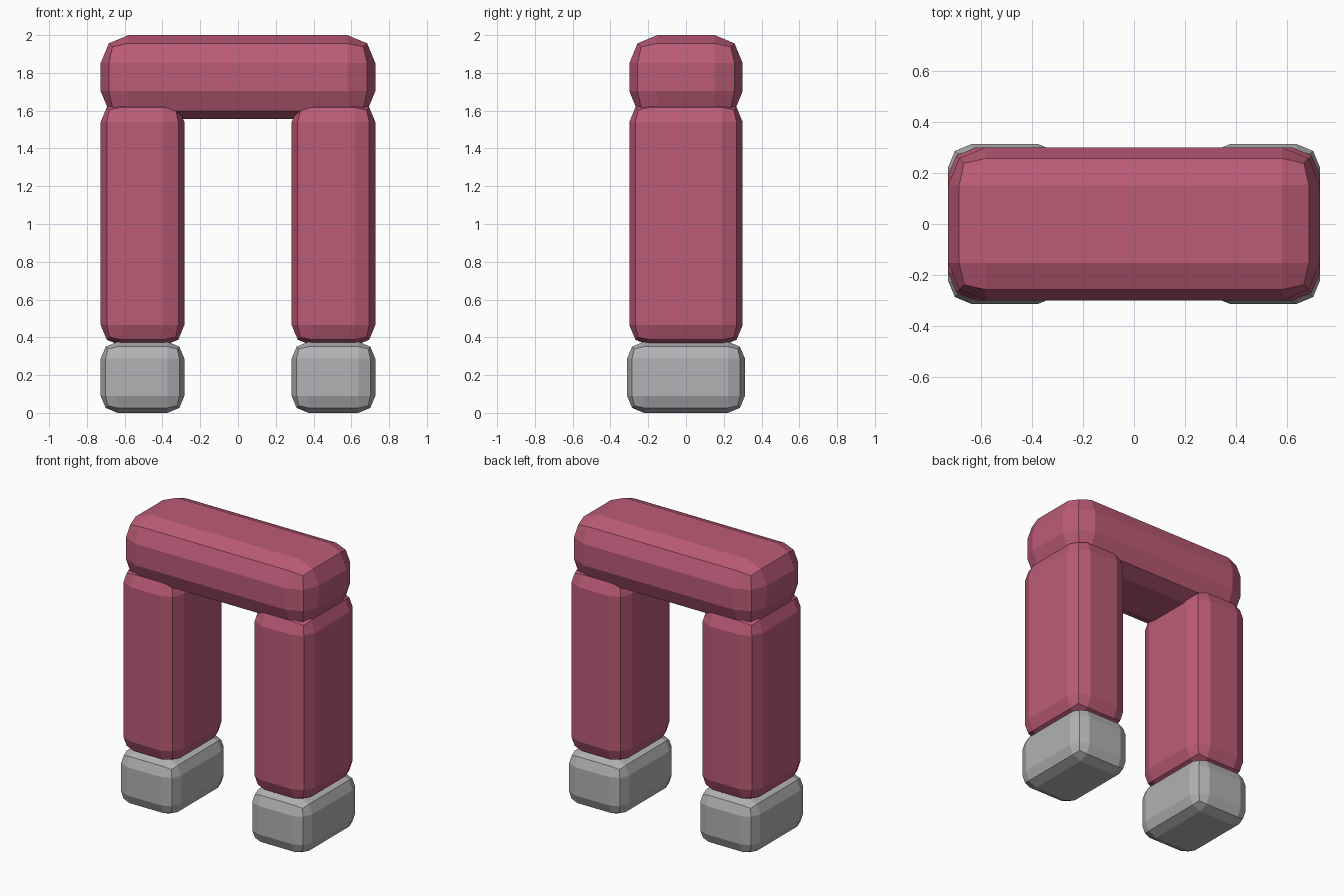
import bpy
import bmesh

if "Cube" in bpy.data.objects:
    bpy.data.objects.remove(bpy.data.objects["Cube"])


def material(name, rgb):
    m = bpy.data.materials.new(name)
    m.diffuse_color = (*rgb, 1.0)
    m.use_nodes = True
    m.node_tree.nodes["Principled BSDF"].inputs["Base Color"].default_value = m.diffuse_color
    return m


red = material("dusty red", (0.50, 0.105, 0.185))
grey = material("stone grey", (0.445, 0.44, 0.46))


def block(name, x, y, z, bevel, mat):
    """Flat-shaded box with two-step rounded edges, from (min, max) ranges."""
    bm = bmesh.new()
    bmesh.ops.create_cube(bm, size=1.0)
    for v in bm.verts:
        v.co = [r[0] if c < 0 else r[1] for c, r in zip(v.co, (x, y, z))]
    bmesh.ops.bevel(bm, geom=bm.edges[:], offset=bevel, segments=2,
                    profile=0.5, affect='EDGES')
    bmesh.ops.recalc_face_normals(bm, faces=bm.faces)
    mesh = bpy.data.meshes.new(name)
    bm.to_mesh(mesh)
    bm.free()
    mesh.materials.append(mat)
    obj = bpy.data.objects.new(name, mesh)
    bpy.context.collection.objects.link(obj)
    return obj


# Top crossbar
block("crossbar", (-0.727, 0.727), (-0.30, 0.30), (1.555, 2.0), 0.148, red)

# Legs and feet, left and right
for side, s in (("left", -1), ("right", 1)):
    x = sorted((s * 0.284, s * 0.727))
    block(side + "_leg", x, (-0.30, 0.30), (0.355, 1.65), 0.11, red)
    block(side + "_foot", x, (-0.312, 0.312), (0.0, 0.377), 0.09, grey)
